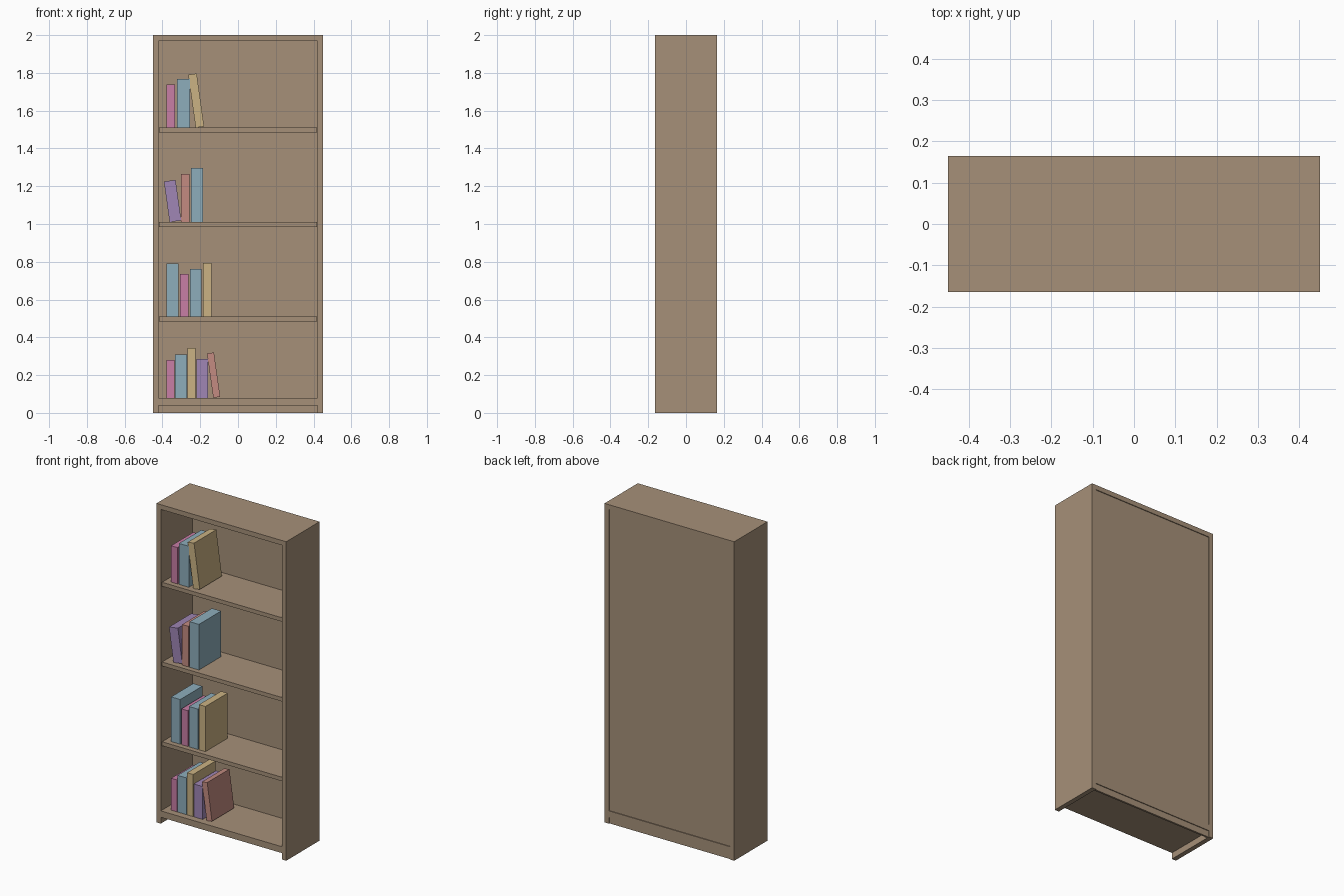
import bpy
import math
from mathutils import Matrix, Vector

if "Cube" in bpy.data.objects:
    bpy.data.objects.remove(bpy.data.objects["Cube"])


def material(name, rgb):
    m = bpy.data.materials.new(name)
    m.diffuse_color = (*rgb, 1.0)
    m.use_nodes = True
    m.node_tree.nodes["Principled BSDF"].inputs["Base Color"].default_value = m.diffuse_color
    return m


wood = material("brown wood", (0.38, 0.28, 0.19))
covers = {
    "pink": material("pink cover", (0.58, 0.21, 0.38)),
    "blue": material("blue cover", (0.27, 0.42, 0.50)),
    "yellow": material("yellow cover", (0.60, 0.45, 0.23)),
    "purple": material("purple cover", (0.35, 0.24, 0.46)),
    "red": material("salmon cover", (0.55, 0.26, 0.22)),
}


def box(name, lo, hi, mat, lean=0.0):
    """Box between two corners, leaned to the left about its lower left edge."""
    lo, hi = Vector(lo), Vector(hi)
    bpy.ops.mesh.primitive_cube_add(size=1)
    ob = bpy.context.object
    ob.name = name
    size, half = hi - lo, (hi - lo) / 2
    ob.data.transform(Matrix.Translation(half) @ Matrix.Diagonal((*size, 1)))
    ob.data.transform(Matrix.Rotation(-math.radians(lean), 4, 'Y'))
    ob.location = lo
    ob.data.materials.append(mat)
    return ob


W, D, T = 0.45, 0.165, 0.03

# Case: sides run to the floor, boards sit between them
box("left_side", (-W, -D, 0), (-W + T, D, 2), wood)
box("right_side", (W - T, -D, 0), (W, D, 2), wood)
box("top_board", (-W + T, -D, 2 - T), (W - T, D, 2), wood)
box("bottom_board", (-W + T, -D, 0.04), (W - T, D, 0.08), wood)

# Back panel, slightly recessed
box("back_panel", (-W + T, D - 0.017, 0), (W - T, D - 0.005, 2 - T), wood)

# Shelves, set back a little from the front
for i, z in enumerate((0.51, 1.01, 1.51)):
    box(f"shelf_{i + 1}", (-0.418, -D + 0.01, z - 0.025), (0.418, D - 0.017, z), wood)

# Books per shelf: colour, left x, width, height, lean in degrees
rows = {
    0.08: [("pink", -0.378, 0.042, 0.20, 0), ("blue", -0.333, 0.063, 0.23, 0),
           ("yellow", -0.267, 0.042, 0.264, 0), ("purple", -0.22, 0.061, 0.206, 0),
           ("red", -0.131, 0.037, 0.237, 8)],
    0.51: [("blue", -0.378, 0.063, 0.28, 0), ("pink", -0.307, 0.045, 0.224, 0),
           ("blue", -0.254, 0.061, 0.253, 0), ("yellow", -0.185, 0.045, 0.283, 0)],
    1.01: [("purple", -0.362, 0.062, 0.217, 8), ("red", -0.302, 0.044, 0.254, 0),
           ("blue", -0.249, 0.064, 0.286, 0)],
    1.51: [("pink", -0.378, 0.045, 0.228, 0), ("blue", -0.323, 0.069, 0.257, 0),
           ("yellow", -0.224, 0.045, 0.283, 8)],
}
for r, (z, books) in enumerate(rows.items()):
    for i, (colour, x, w, h, lean) in enumerate(books):
        box(f"book_{r + 1}_{i + 1}", (x, -0.123, z), (x + w, 0.097, z + h),
            covers[colour], lean)
